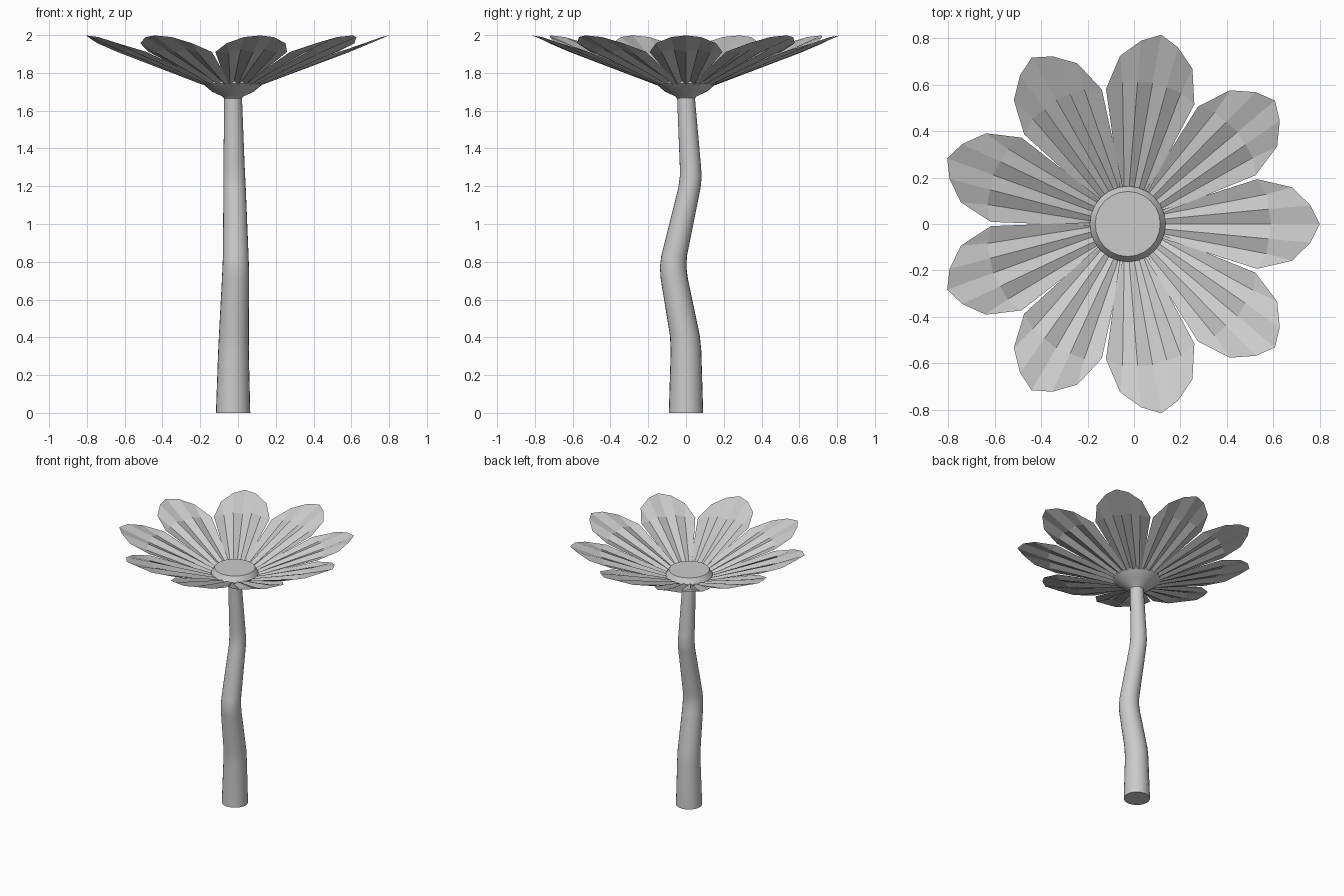
import bpy, bmesh
from math import sin, cos, pi, radians

if "Cube" in bpy.data.objects:
    bpy.data.objects.remove(bpy.data.objects["Cube"])

CX = -0.027      # flower axis
SIDES = 24


def add_object(name, bm, smooth=None):
    mesh = bpy.data.meshes.new(name)
    bm.to_mesh(mesh)
    bm.free()
    ob = bpy.data.objects.new(name, mesh)
    bpy.context.collection.objects.link(ob)
    if smooth:
        bpy.ops.object.select_all(action='DESELECT')
        ob.select_set(True)
        bpy.context.view_layer.objects.active = ob
        bpy.ops.object.shade_smooth_by_angle(angle=radians(smooth))
    return ob


def loft(name, rings, sides=SIDES, smooth=30):
    """Capped tube through rings given as (x, y, z, radius)."""
    bm = bmesh.new()
    loops = [[bm.verts.new((x + r * cos(2 * pi * i / sides),
                            y + r * sin(2 * pi * i / sides), z))
              for i in range(sides)] for x, y, z, r in rings]
    for a, b in zip(loops, loops[1:]):
        for i in range(sides):
            j = (i + 1) % sides
            bm.faces.new((a[i], a[j], b[j], b[i]))
    bm.faces.new(loops[0][::-1])
    bm.faces.new(loops[-1])
    return add_object(name, bm, smooth)


# Wavy tapering stem
loft("stem", [
    (-0.026, 0.000, 0.00, 0.091), (-0.024, 0.000, 0.33, 0.081),
    (-0.022, -0.006, 0.41, 0.079), (-0.013, -0.062, 0.71, 0.072),
    (-0.012, -0.068, 0.77, 0.070), (-0.012, -0.063, 0.83, 0.068),
    (-0.018, 0.018, 1.19, 0.059), (-0.020, 0.025, 1.25, 0.058),
    (-0.021, 0.023, 1.31, 0.056), (-0.026, 0.000, 1.67, 0.047)])

# Cup under the petals and the flat seed disc above them
loft("flower_centre", [(CX, 0, z, r) for z, r in (
    (1.665, 0.047), (1.675, 0.055), (1.70, 0.11), (1.745, 0.163),
    (1.755, 0.163), (1.79, 0.14))])


# Nine pleated petals: seven columns each, running base - middle - rim
def slope(x):
    return 1.745 + (x - 0.14) * 0.388


RIM = {0: (0.80, 0.0), 1: (0.76, 0.08), 2: (0.68, 0.158), 3: (0.53, 0.193)}
petals = bmesh.new()
for p in range(9):
    a = 2 * pi * p / 9

    def vert(x, y, z):
        d = x - CX
        return petals.verts.new((CX + d * cos(a) - y * sin(a),
                                 d * sin(a) + y * cos(a), z))

    columns = []
    for k in range(-3, 4):
        n, s = abs(k), (1 if k >= 0 else -1)
        fold = 0.009 if n % 2 else -0.009
        cup = 0.004 * n * n / 3
        rx, ry = RIM[n]
        col = [vert(0.125, k * 0.021, slope(0.14) + fold)]
        if n < 3:
            mx = 0.59 - 0.01 * n
            col.append(vert(mx, k * 0.064, slope(mx) + fold + cup))
        col.append(vert(rx, s * ry, min(2.0, slope(rx) + fold * 0.3 + cup)))
        columns.append(col)
    for c, d in zip(columns, columns[1:]):
        petals.faces.new((c[0], c[1], d[1], d[0]))
        if len(c) == 3 and len(d) == 3:
            petals.faces.new((c[1], c[2], d[2], d[1]))
        elif len(d) == 3:
            petals.faces.new((c[1], d[2], d[1]))
        else:
            petals.faces.new((c[1], c[2], d[1]))
add_object("petals", petals)
